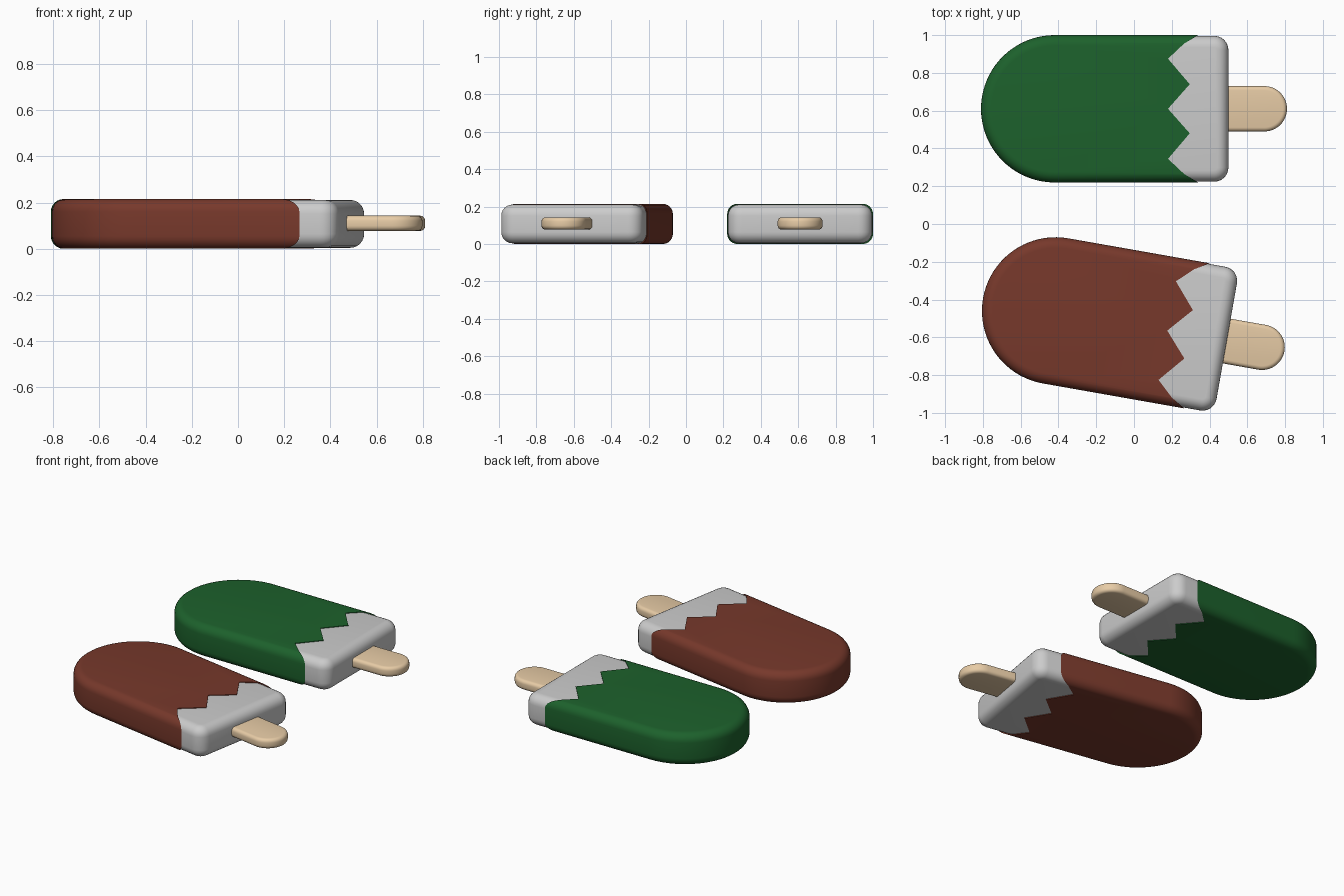
import bpy, bmesh
from math import sin, cos, pi, radians
from mathutils import Matrix

if "Cube" in bpy.data.objects:
    bpy.data.objects.remove(bpy.data.objects["Cube"])


def material(name, rgb):
    m = bpy.data.materials.new(name)
    m.diffuse_color = (*rgb, 1)
    m.use_nodes = True
    m.node_tree.nodes["Principled BSDF"].inputs["Base Color"].default_value = m.diffuse_color
    return m


def make_object(name, bm, mat=None):
    bmesh.ops.recalc_face_normals(bm, faces=bm.faces)
    me = bpy.data.meshes.new(name)
    bm.to_mesh(me)
    bm.free()
    ob = bpy.data.objects.new(name, me)
    bpy.context.collection.objects.link(ob)
    if mat:
        me.materials.append(mat)
    return ob


def activate(ob):
    bpy.ops.object.select_all(action='DESELECT')
    ob.select_set(True)
    bpy.context.view_layer.objects.active = ob


def arc(cx, cy, r, a0, a1, n):
    return [(cx + r * cos(a0 + (a1 - a0) * i / n), cy + r * sin(a0 + (a1 - a0) * i / n))
            for i in range(n + 1)]


def slab(name, w, length, corner, edge, z0, z1, mat=None, steps=6):
    """Round-ended slab: semicircle of radius w about the origin, running to x = length."""
    def outline(d):
        c = length - corner
        return (arc(0, 0, w - d, pi / 2, 3 * pi / 2, 40)
                + arc(c, corner - w, corner - d, -pi / 2, 0, 6)
                + arc(c, w - corner, corner - d, 0, pi / 2, 6))

    quarter = [i / steps * pi / 2 for i in range(steps + 1)]
    levels = [(edge * (1 - sin(a)), z0 + edge * (1 - cos(a))) for a in quarter]
    levels += [(d, z0 + z1 - z) for d, z in reversed(levels)]
    bm = bmesh.new()
    rings = [[bm.verts.new((x, y, z)) for x, y in outline(d)] for d, z in levels]
    n = len(rings[0])
    for lo, hi in zip(rings, rings[1:]):
        for i in range(n):
            j = (i + 1) % n
            bm.faces.new((lo[i], lo[j], hi[j], hi[i]))
    bm.faces.new(rings[0][::-1])
    bm.faces.new(rings[-1])
    return make_object(name, bm, mat)


def zigzag_prism():
    half = [(0.0, 0.60), (0.13, 0.715), (0.265, 0.60), (0.345, 0.685), (0.39, 0.76), (0.5, 0.79)]
    pts = [(x, -y) for y, x in reversed(half)] + [(x, y) for y, x in half[1:]]
    pts += [(-0.6, 0.5), (-0.6, -0.5)]
    bm = bmesh.new()
    face = bm.faces.new([bm.verts.new((x, y, -0.1)) for x, y in pts])
    ext = bmesh.ops.extrude_face_region(bm, geom=[face])
    bmesh.ops.translate(bm, vec=(0, 0, 0.5),
                        verts=[v for v in ext['geom'] if isinstance(v, bmesh.types.BMVert)])
    return make_object("zigzag_cutter", bm)


def ice_bar(flavour, coat_rgb, loc, angle):
    # cream filling
    body = slab(flavour + "_cream_body", 0.386, 0.92, 0.075, 0.06, 0.004, 0.211)

    # dipped coating with a zigzag edge
    coat = slab(flavour + "_coating", 0.39, 1.1, 0.075, 0.055, 0.0, 0.215,
                material(flavour + "_coating", coat_rgb))
    cutter = zigzag_prism()
    mod = coat.modifiers.new("zigzag", 'BOOLEAN')
    mod.operation = 'INTERSECT'
    mod.solver = 'EXACT'
    mod.object = cutter
    activate(coat)
    bpy.ops.object.modifier_apply(modifier=mod.name)
    bpy.data.objects.remove(cutter)

    # wooden stick, round end pointing outwards
    stick = slab(flavour + "_stick", 0.12, 0.6, 0.03, 0.022, 0.077, 0.143, wood, 4)
    stick.data.transform(Matrix.Translation((1.11, 0, 0)) @ Matrix.Rotation(pi, 4, 'Z'))

    for ob in (body, coat, stick):
        activate(ob)
        bpy.ops.object.shade_smooth_by_angle(angle=radians(35))
        ob.location = loc
        ob.rotation_euler.z = radians(angle)


wood = material("wood", (0.8, 0.6, 0.38))
ice_bar("mint", (0.012, 0.12, 0.025), (-0.42, 0.61, 0), 0)
ice_bar("chocolate", (0.184, 0.04, 0.024), (-0.415, -0.46, 0), -10)
